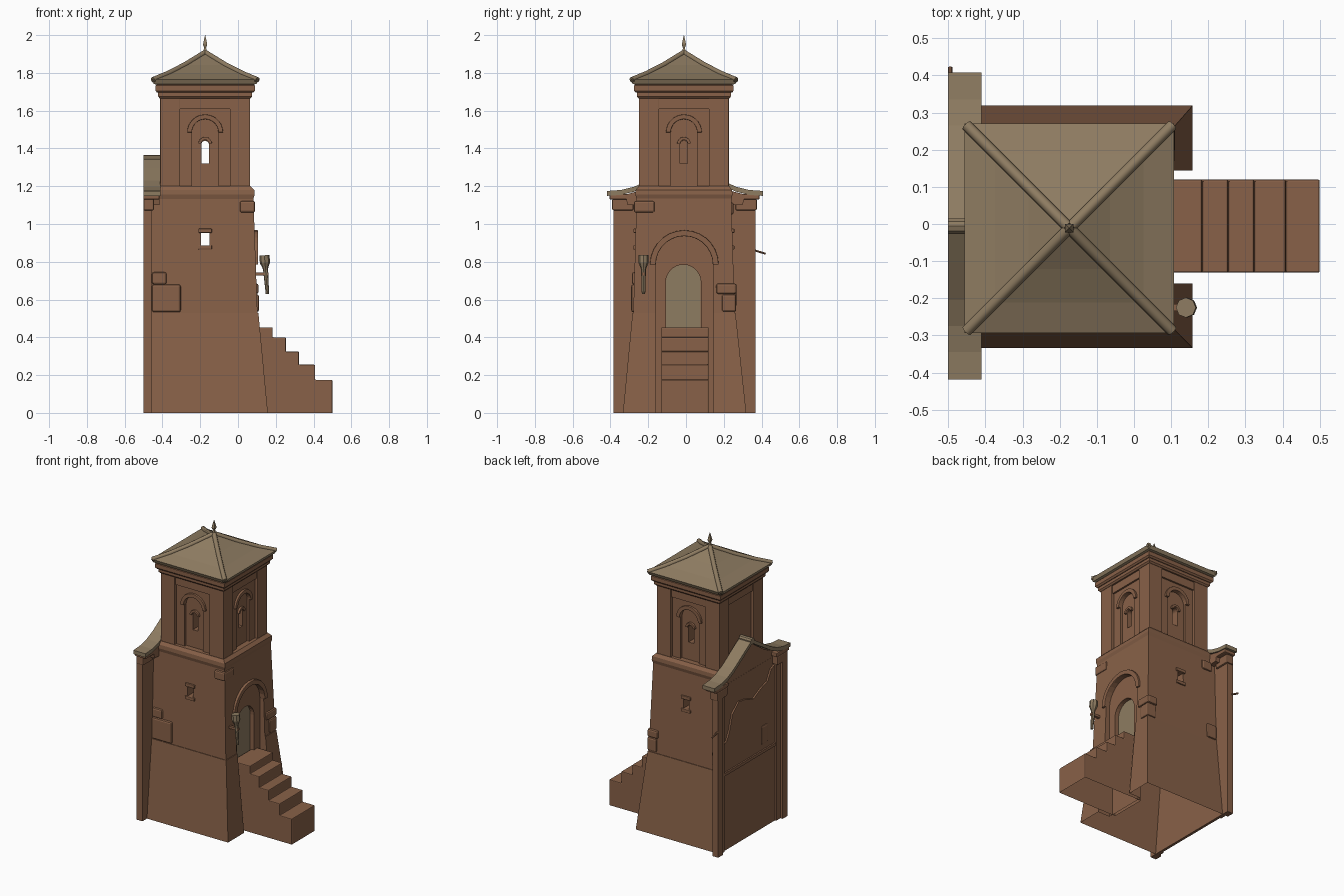
import bpy, bmesh
from math import pi, sin, cos
from mathutils import Matrix

if "Cube" in bpy.data.objects:
    bpy.data.objects.remove(bpy.data.objects["Cube"])

CX, CY = -0.174, -0.011          # tower axis


def material(name, rgb):
    m = bpy.data.materials.new(name)
    m.use_nodes = True
    m.diffuse_color = (*rgb, 1)
    m.node_tree.nodes["Principled BSDF"].inputs["Base Color"].default_value = (*rgb, 1)
    return m


BRICK = material("brick brown", (0.247, 0.12, 0.065))
TILE = material("tile olive", (0.27, 0.2, 0.12))


def finish(name, bm, mat, bevel=0.0, matrix=None):
    bmesh.ops.recalc_face_normals(bm, faces=bm.faces)
    me = bpy.data.meshes.new(name)
    bm.to_mesh(me)
    bm.free()
    if matrix:
        me.transform(matrix)
    me.materials.append(mat)
    ob = bpy.data.objects.new(name, me)
    bpy.context.collection.objects.link(ob)
    if bevel:
        mod = ob.modifiers.new("Bevel", "BEVEL")
        mod.width, mod.segments = bevel, 2
    return ob


def loft(name, rings, mat=BRICK, bevel=0.0, matrix=None):
    """Skin a stack of equal-length point rings and cap both ends."""
    bm = bmesh.new()
    vs = [[bm.verts.new(p) for p in r] for r in rings]
    for a, b in zip(vs, vs[1:]):
        for i in range(len(a)):
            j = (i + 1) % len(a)
            bm.faces.new((a[i], a[j], b[j], b[i]))
    bm.faces.new(vs[0][::-1])
    bm.faces.new(vs[-1])
    return finish(name, bm, mat, bevel, matrix)


def rect(x0, x1, y0, y1, z):
    return [(x0, y0, z), (x1, y0, z), (x1, y1, z), (x0, y1, z)]


def square(h, z):
    return rect(CX - h, CX + h, CY - h, CY + h, z)


def box(name, x0, x1, y0, y1, z0, z1, mat=BRICK, bevel=0.0, matrix=None):
    return loft(name, [rect(x0, x1, y0, y1, z0), rect(x0, x1, y0, y1, z1)], mat, bevel, matrix)


def prism(name, pts, axis, a, b, mat=BRICK, bevel=0.0, matrix=None):
    """Extrude a (u, z) outline along x or y."""
    place = (lambda d: [(d, u, z) for u, z in pts]) if axis == "x" else \
            (lambda d: [(u, d, z) for u, z in pts])
    return loft(name, [place(a), place(b)], mat, bevel, matrix)


def revolve(name, profile, sides, mat, matrix):
    rings = [[(r * cos(2 * pi * i / sides), r * sin(2 * pi * i / sides), z)
              for i in range(sides)] for r, z in profile]
    return loft(name, rings, mat, 0, matrix)


def arc(u, r, spring, n=14):
    return [(u + r * cos(pi * i / n), spring + r * sin(pi * i / n)) for i in range(n + 1)]


def arch(u, r, bottom, spring):
    return [(u + r, bottom)] + arc(u, r, spring) + [(u - r, bottom)]


def band(u, outer, inner, spring):
    return arc(u, outer, spring) + arc(u, inner, spring)[::-1]


def cut(ob, cutters):
    for c in cutters:
        mod = ob.modifiers.new("Cut", "BOOLEAN")
        mod.object, mod.operation, mod.solver = c, "DIFFERENCE", "EXACT"
    deps = bpy.context.evaluated_depsgraph_get()
    me = bpy.data.meshes.new_from_object(ob.evaluated_get(deps))
    ob.modifiers.clear()
    ob.data = me


def open_below(ob):
    """Remove the faces lying on the ground, leaving a hollow shell."""
    bm = bmesh.new()
    bm.from_mesh(ob.data)
    floor = [f for f in bm.faces if all(v.co.z < 0.001 for v in f.verts)]
    bmesh.ops.delete(bm, geom=floor, context="FACES")
    bm.to_mesh(ob.data)
    bm.free()


# Battered base and middle storey, cut by the door recess and window tunnel
base = loft("battered_base", [rect(-0.457, 0.158, -0.334, 0.319, 0),
                              rect(-0.457, 0.108, -0.283, 0.262, 0.53)])
body = loft("middle_storey", [rect(-0.457, 0.103, -0.279, 0.258, 0.53),
                              rect(-0.457, 0.081, -0.261, 0.239, 1.15)])
recess = prism("recess_cutter", arch(-0.008, 0.152, -0.1, 0.785), "x", 0.066, 0.3)
doorway = prism("door_cutter", arch(-0.014, 0.093, 0.4, 0.692), "x", 0.034, 0.3)
tunnel = box("window_cutter", CX - 0.022, CX + 0.022, -0.5, 0.5, 0.885, 0.955)
cut(base, [recess, doorway])
cut(body, [recess, doorway, tunnel])
open_below(base)
for c in (recess, doorway, tunnel):
    bpy.data.objects.remove(c)

loft("middle_cornice", [rect(-0.457, 0.08, -0.261, 0.239, 1.13),
                        rect(-0.457, 0.088, -0.268, 0.246, 1.155),
                        rect(-0.457, 0.086, -0.266, 0.244, 1.18),
                        rect(-0.43, 0.066, -0.251, 0.229, 1.2)])

# Door and its arch moulding
prism("door", arch(-0.014, 0.092, 0.44, 0.692), "x", 0.032, 0.038, TILE)
prism("door_arch", band(-0.009, 0.182, 0.151, 0.785), "x", 0.064, 0.106, BRICK, 0.004)

# Small window lintels and sills on both sides
for side, y in (("front", -0.268), ("back", 0.246)):
    for part, z in (("lintel", 0.953), ("sill", 0.865)):
        box(f"{side}_window_{part}", CX - 0.036, CX + 0.036, y - 0.01, y + 0.01, z, z + 0.022, BRICK, 0.004)

# Stairs
treads = [(0.5, 0.175), (0.408, 0.255), (0.323, 0.325), (0.253, 0.4), (0.183, 0.453)]
outline = [(0.044, 0), (0.5, 0)]
for i, (x, z) in enumerate(treads):
    nxt = treads[i + 1][0] if i < len(treads) - 1 else 0.044
    outline += [(x, z), (nxt, z)]
open_below(prism("stairs", outline, "y", -0.131, 0.12, BRICK, 0.005))

# Exposed corner stones
stones = [(-0.455, -0.303, -0.29, -0.25, 0.533, 0.68), (-0.455, -0.378, -0.286, -0.25, 0.68, 0.745),
          (0.01, 0.091, -0.276, -0.165, 1.06, 1.122), (0.03, 0.109, 0.16, 0.268, 0.63, 0.685),
          (0.04, 0.111, 0.19, 0.266, 0.535, 0.628), (-0.43, -0.35, 0.2, 0.252, 1.05, 1.115),
          (-0.455, -0.38, 0.2, 0.267, 0.56, 0.66), (-0.479, -0.45, -0.21, -0.14, 0.57, 0.7)]
for i, s in enumerate(stones):
    box(f"corner_stone_{i + 1}", *s, BRICK, 0.011)

# Belfry: core, corner pilasters and per-side panels
core = loft("belfry_core", [square(0.218, 1.18), square(0.218, 1.7)])
cutters = []
for k, side in enumerate(("front", "left", "back", "right")):
    M = Matrix.Translation((CX, CY, 0)) @ Matrix.Rotation(k * pi / 2, 4, "Z")
    box(f"{side}_pilaster", 0.132, 0.238, -0.238, -0.132, 1.19, 1.68, BRICK, 0.003, M)
    box(f"{side}_lintel", -0.135, 0.135, -0.23, -0.2, 1.61, 1.68, BRICK, 0, M)
    if side == "right":
        continue
    prism(f"{side}_niche_arch", band(0, 0.095, 0.07, 1.485), "y", -0.232, -0.2, BRICK, 0.003, M)
    prism(f"{side}_slit_hood", band(0, 0.036, 0.02, 1.425), "y", -0.216, -0.19, BRICK, 0.002, M)
    cutters.append(prism("niche_cutter", arch(0, 0.07, 1.19, 1.485), "y", -0.4, -0.202, BRICK, 0, M))
    depth = -0.12 if side == "left" else 0.05
    cutters.append(prism("slit_cutter", arch(0, 0.02, 1.32, 1.42), "y", -0.4, depth, BRICK, 0, M))
cut(core, cutters)
for c in cutters:
    bpy.data.objects.remove(c)
loft("lower_cornice", [square(0.24, 1.665), square(0.249, 1.675), square(0.249, 1.7)])
loft("upper_cornice", [square(0.254, 1.695), square(0.263, 1.705), square(0.263, 1.732), square(0.25, 1.745)])

# Swept pyramid roof with hip rolls and a finial
sweep = [(0.282, 1.765), (0.2, 1.797), (0.11, 1.843), (0.004, 1.908)]
loft("roof", [square(0.25, 1.735), square(0.272, 1.742)] + [square(h, z) for h, z in sweep], TILE)
for i, (sx, sy) in enumerate(((1, 1), (-1, 1), (-1, -1), (1, -1))):
    cu = bpy.data.curves.new("hip_roll", "CURVE")
    cu.dimensions, cu.bevel_depth, cu.bevel_resolution, cu.use_fill_caps = "3D", 0.015, 2, True
    sp = cu.splines.new("POLY")
    sp.points.add(len(sweep) - 1)
    for p, (h, z) in zip(sp.points, sweep):
        p.co = (CX + sx * min(h, 0.277), CY + sy * min(h, 0.277), z - 0.002, 1)
    cu.materials.append(TILE)
    bpy.context.collection.objects.link(bpy.data.objects.new(f"hip_roll_{i + 1}", cu))
revolve("finial", [(0.012, 1.9), (0.012, 1.918), (0.007, 1.932), (0.016, 1.95), (0.001, 2.0)],
        4, TILE, Matrix.Translation((CX, CY, 0)) @ Matrix.Rotation(pi / 4, 4, "Z"))

# Gable wall with curved tile coping
half = [(0.413, 1.175), (0.34, 1.18), (0.27, 1.197), (0.2, 1.23), (0.1, 1.293)]
crest = half + [(0, 1.355)] + [(-u, z) for u, z in half[::-1]]
crest = [(u - 0.005, z) for u, z in crest]
prism("gable_coping", crest + [(u, z - 0.026) for u, z in crest[::-1]], "x", -0.501, -0.41, TILE)
under = [(u * 0.93, z - 0.024) for u, z in crest]
prism("gable_wall", [(0.3, 1.1)] + under[1:-1] + [(-0.31, 1.1)], "x", -0.46, -0.416)
box("gable_back_wall", -0.461, -0.457, -0.31, 0.29, 0, 1.12)
revolve("gable_ridge", [(0.022, -0.501), (0.022, -0.412)], 10, TILE,
        Matrix.Translation((0, -0.006, 1.343)) @ Matrix.Rotation(pi / 2, 4, "Y"))

# Side piers with stepped capitals
for name, s in (("front", -1), ("back", 1)):
    def span(inner, outer):
        return sorted((-0.008 + s * inner, -0.008 + s * outer))
    box(f"{name}_pier", -0.501, -0.457, *span(0.325, 0.375), 0, 1.1)
    box(f"{name}_pier_step", -0.484, -0.457, *span(0.28, 0.33), 0, 1.1)
    box(f"{name}_pier_capital", -0.501, -0.445, *span(0.27, 0.383), 1.072, 1.135, BRICK, 0.008)
    box(f"{name}_pier_abacus", -0.501, -0.416, *span(0.26, 0.397), 1.13, 1.158, BRICK, 0.006)

# Plinth panel and broken plaster edge on the gable side
box("plinth_panel", -0.475, -0.457, -0.3, 0.28, 0, 0.53)
box("plinth_ledge", -0.482, -0.457, -0.3, 0.28, 0.515, 0.535)
wave = [(0.28, 0.72), (0.23, 0.74), (0.2, 0.8), (0.17, 0.9), (0.1, 0.96), (0.03, 0.95),
        (-0.06, 0.92), (-0.14, 0.96), (-0.21, 0.98), (-0.25, 1.05), (-0.3, 1.07)]
prism("broken_plaster", [(-0.3, 0.53), (0.28, 0.53)] + wave, "x", -0.472, -0.457)

# Wall torch with bracket, and a short rod on the pier
tilt = Matrix.Translation((0.156, -0.225, 0.63)) @ Matrix.Rotation(-0.08, 4, "Y")
revolve("torch", [(0.009, 0), (0.013, 0.13), (0.016, 0.14), (0.027, 0.165), (0.027, 0.205)], 8, TILE, tilt)
box("torch_bracket", 0.07, 0.162, -0.234, -0.216, 0.728, 0.744)
revolve("pier_rod", [(0.006, 0), (0.006, 0.07)], 6, BRICK,
        Matrix.Translation((-0.495, 0.355, 0.863)) @ Matrix.Rotation(-pi / 2 - 0.3, 4, "X"))
